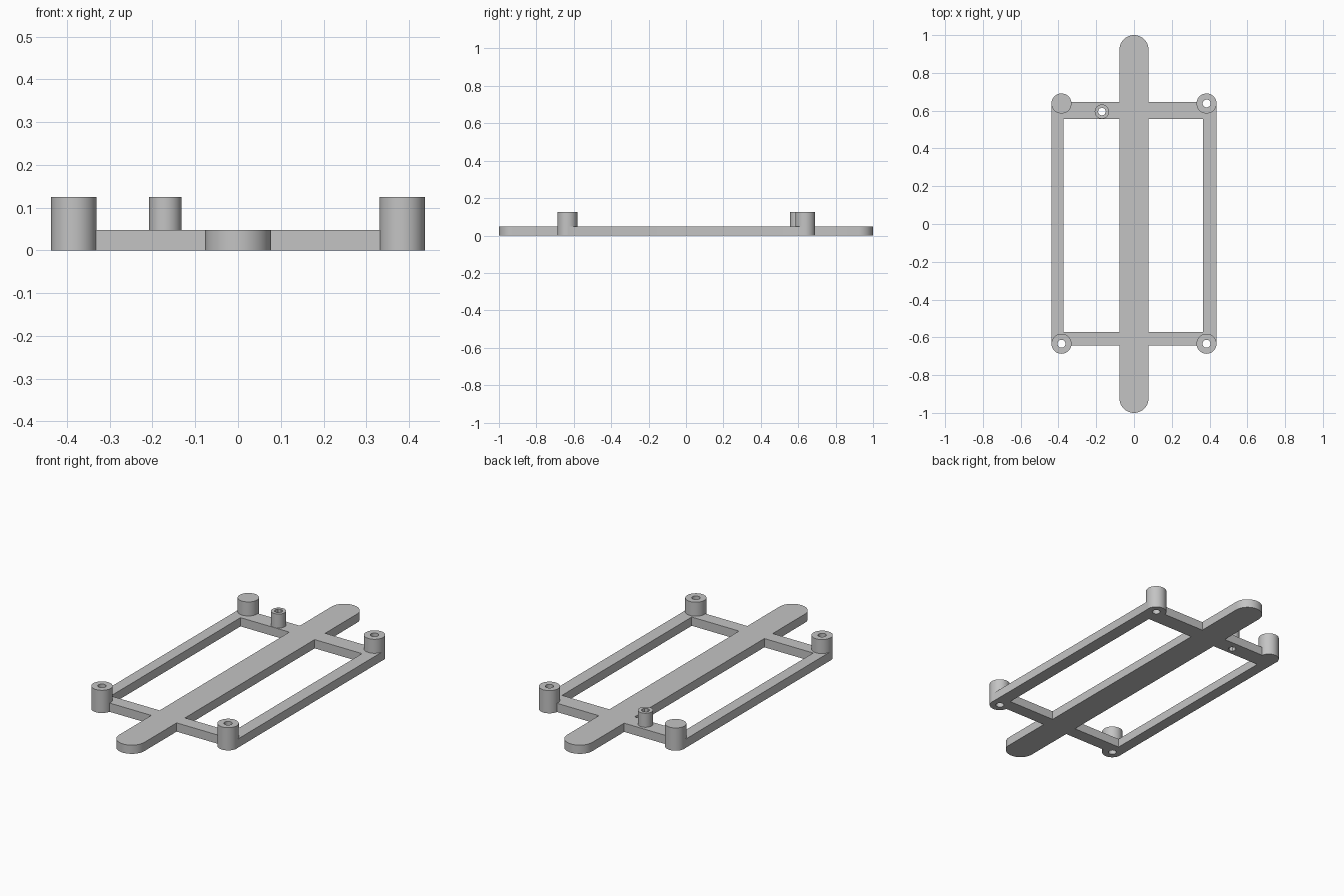
import bpy
import math

if "Cube" in bpy.data.objects:
    bpy.data.objects.remove(bpy.data.objects["Cube"], do_unlink=True)

PLATE = 0.048   # frame thickness
TOP = 0.125     # top of the posts

grey = bpy.data.materials.new("light grey")
grey.use_nodes = True
colour = (0.55, 0.55, 0.55, 1)
grey.diffuse_color = colour
grey.node_tree.nodes["Principled BSDF"].inputs["Base Color"].default_value = colour


def prism(name, outline, z0, z1):
    """Extrude a counter-clockwise outline from z0 to z1."""
    n = len(outline)
    verts = [(x, y, z) for z in (z0, z1) for x, y in outline]
    faces = [tuple(reversed(range(n))), tuple(range(n, 2 * n))]
    faces += [(i, (i + 1) % n, n + (i + 1) % n, n + i) for i in range(n)]
    mesh = bpy.data.meshes.new(name)
    mesh.from_pydata(verts, [], faces)
    mesh.materials.append(grey)
    obj = bpy.data.objects.new(name, mesh)
    bpy.context.collection.objects.link(obj)
    return obj


def arc(cx, cy, r, start, end, steps):
    angles = [math.radians(start + (end - start) * i / steps) for i in range(steps + 1)]
    return [(cx + r * math.cos(a), cy + r * math.sin(a)) for a in angles]


def cylinder(name, x, y, r, z0, z1, sides=48):
    return prism(name, arc(x, y, r, 0, 360, sides)[:-1], z0, z1)


def bar(name, x0, x1, y0, y1):
    return prism(name, [(x0, y0), (x1, y0), (x1, y1), (x0, y1)], 0, PLATE)


def select(obj):
    bpy.ops.object.select_all(action='DESELECT')
    obj.select_set(True)
    bpy.context.view_layer.objects.active = obj


def combine(target, other, operation):
    select(target)
    mod = target.modifiers.new("combine", 'BOOLEAN')
    mod.operation = operation
    mod.solver = 'EXACT'
    mod.object = other
    bpy.ops.object.modifier_apply(modifier=mod.name)
    bpy.data.objects.remove(other, do_unlink=True)


# Central strip with rounded ends
W = 0.077
frame = prism("mounting_frame",
              arc(0, 1 - W, W, 0, 180, 24) + arc(0, W - 1, W, 180, 360, 24), 0, PLATE)

# Posts: x, y, radius, hole radius, hole sides
BACK, FRONT, SIDE = 0.638, -0.634, 0.384
posts = [(SIDE, BACK, 0.053, 0.021, 24), (-SIDE, BACK, 0.053, 0, 0),
         (SIDE, FRONT, 0.053, 0.021, 24), (-SIDE, FRONT, 0.053, 0.021, 24),
         (-0.17, 0.595, 0.038, 0.021, 8)]

# Cross bars and side rails
parts = [bar("back_bar", -SIDE, SIDE, 0.556, 0.647),
         bar("front_bar", -SIDE, SIDE, -0.643, -0.571),
         bar("right_rail", -0.436, -0.374, FRONT, BACK),
         bar("left_rail", 0.365, 0.436, FRONT, BACK)]
parts += [cylinder("post", x, y, r, 0, TOP) for x, y, r, h, n in posts]
for part in parts:
    combine(frame, part, 'UNION')

# Screw holes right through the posts; the back right post is solid
for x, y, r, h, n in posts:
    if h:
        combine(frame, cylinder("hole_cutter", x, y, h, -0.1, 0.3, n), 'DIFFERENCE')

select(frame)
bpy.ops.object.shade_smooth_by_angle(angle=math.radians(30))
